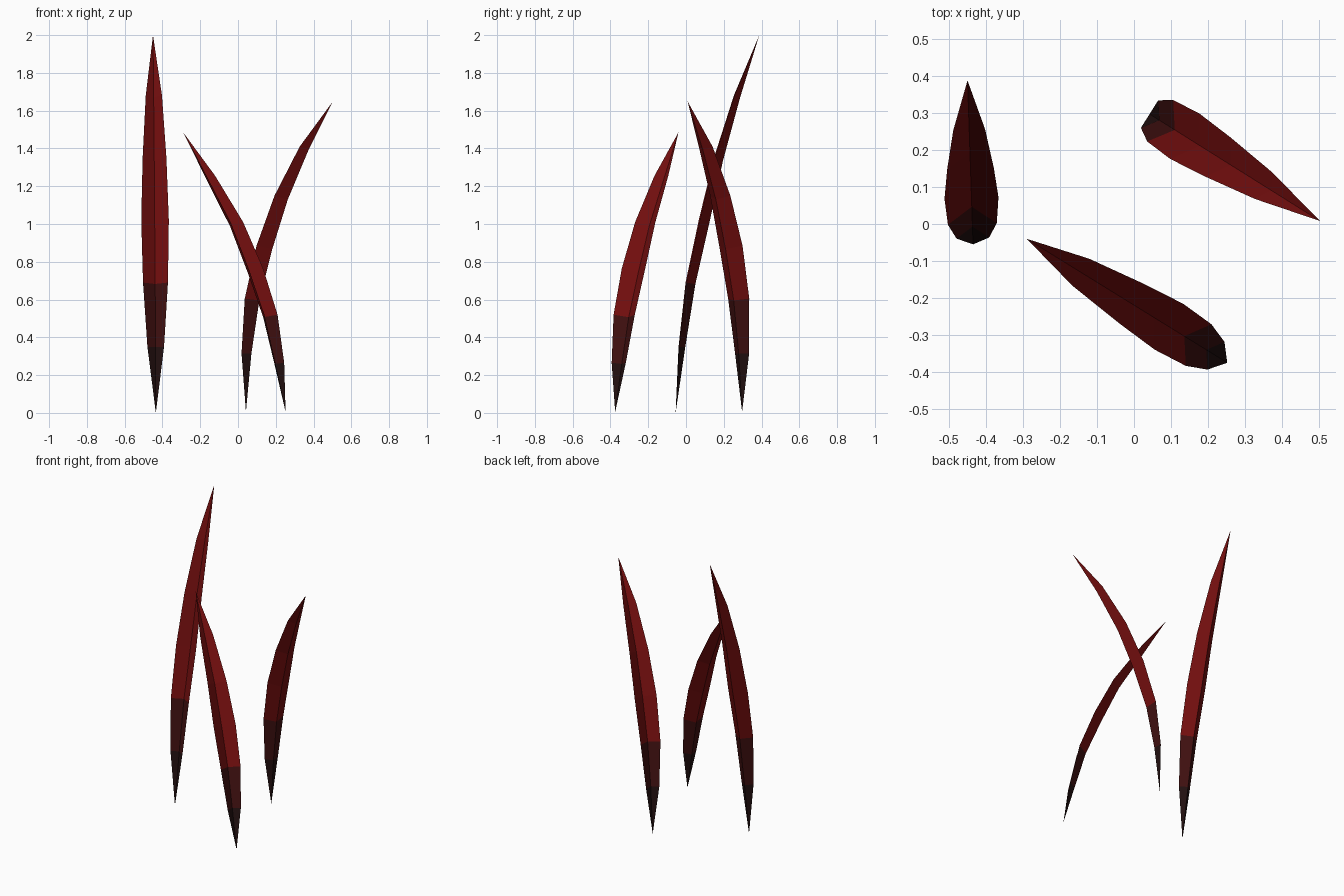
import bpy, bmesh
from mathutils import Vector

if "Cube" in bpy.data.objects:
    bpy.data.objects.remove(bpy.data.objects["Cube"])

def material(name, rgb):
    m = bpy.data.materials.new(name)
    m.diffuse_color = (*rgb, 1)
    m.use_nodes = True
    m.node_tree.nodes["Principled BSDF"].inputs["Base Color"].default_value = m.diffuse_color
    return m

MATS = [material("charcoal root", (0.016, 0.005, 0.005)),
        material("dark maroon", (0.050, 0.005, 0.005)),
        material("deep red", (0.175, 0.0045, 0.0045))]

WIDTHS = [0.088, 0.132, 0.146, 0.126, 0.086]   # blade width at each ring
UP = Vector((0, 0, 1))

def blade(name, base, tip, reach, heights):
    """Curved, pointed leaf with a V-shaped trough, thin and closed."""
    base, tip = Vector(base), Vector(tip)
    lean = Vector((tip.x - base.x, tip.y - base.y, 0)).normalized()
    side = UP.cross(lean)
    bm = bmesh.new()
    vb, vt = bm.verts.new(base), bm.verts.new(tip)
    dist = [0] + reach + [(tip - base).to_2d().length]
    zs = [base.z] + heights + [tip.z]
    rings = []
    for i, w in enumerate(WIDTHS, 1):
        mid = base + lean * dist[i] + UP * (zs[i] - base.z)
        tangent = lean * (dist[i+1] - dist[i-1]) + UP * (zs[i+1] - zs[i-1])
        under = side.cross(tangent).normalized()
        if under.dot(lean) < 0:
            under = -under
        fold = under * w * 0.37
        rings.append([bm.verts.new(p) for p in (
            mid + side * w / 2, mid + fold - under * 0.0015,
            mid - side * w / 2, mid + fold + under * 0.0015)])
    # faces ring by ring, coloured by segment
    for k in range(4):
        n = (k + 1) % 4
        strip = [(vb, rings[0][k], rings[0][n])]
        strip += [(a[k], b[k], b[n], a[n]) for a, b in zip(rings, rings[1:])]
        strip.append((rings[-1][k], vt, rings[-1][n]))
        for seg, vs in enumerate(strip):
            bm.faces.new(vs).material_index = min(seg, 2)
    bmesh.ops.recalc_face_normals(bm, faces=bm.faces)
    me = bpy.data.meshes.new(name)
    bm.to_mesh(me)
    bm.free()
    for m in MATS:
        me.materials.append(m)
    bpy.context.collection.objects.link(bpy.data.objects.new(name, me))

# three blades: base, tip, horizontal reach and height of the rings
blade("tall_blade", (-0.435, -0.055, 0), (-0.45, 0.388, 2.0),
      [0.017, 0.055, 0.125, 0.205, 0.31], [0.35, 0.69, 1.02, 1.35, 1.68])
blade("short_blade", (0.252, -0.375, 0.005), (-0.29, -0.04, 1.485),
      [0.036, 0.091, 0.185, 0.303, 0.465], [0.265, 0.52, 0.765, 1.01, 1.255])
blade("middle_blade", (0.042, 0.297, 0.005), (0.503, 0.008, 1.65),
      [0.0, 0.034, 0.112, 0.218, 0.363], [0.315, 0.605, 0.885, 1.15, 1.41])
